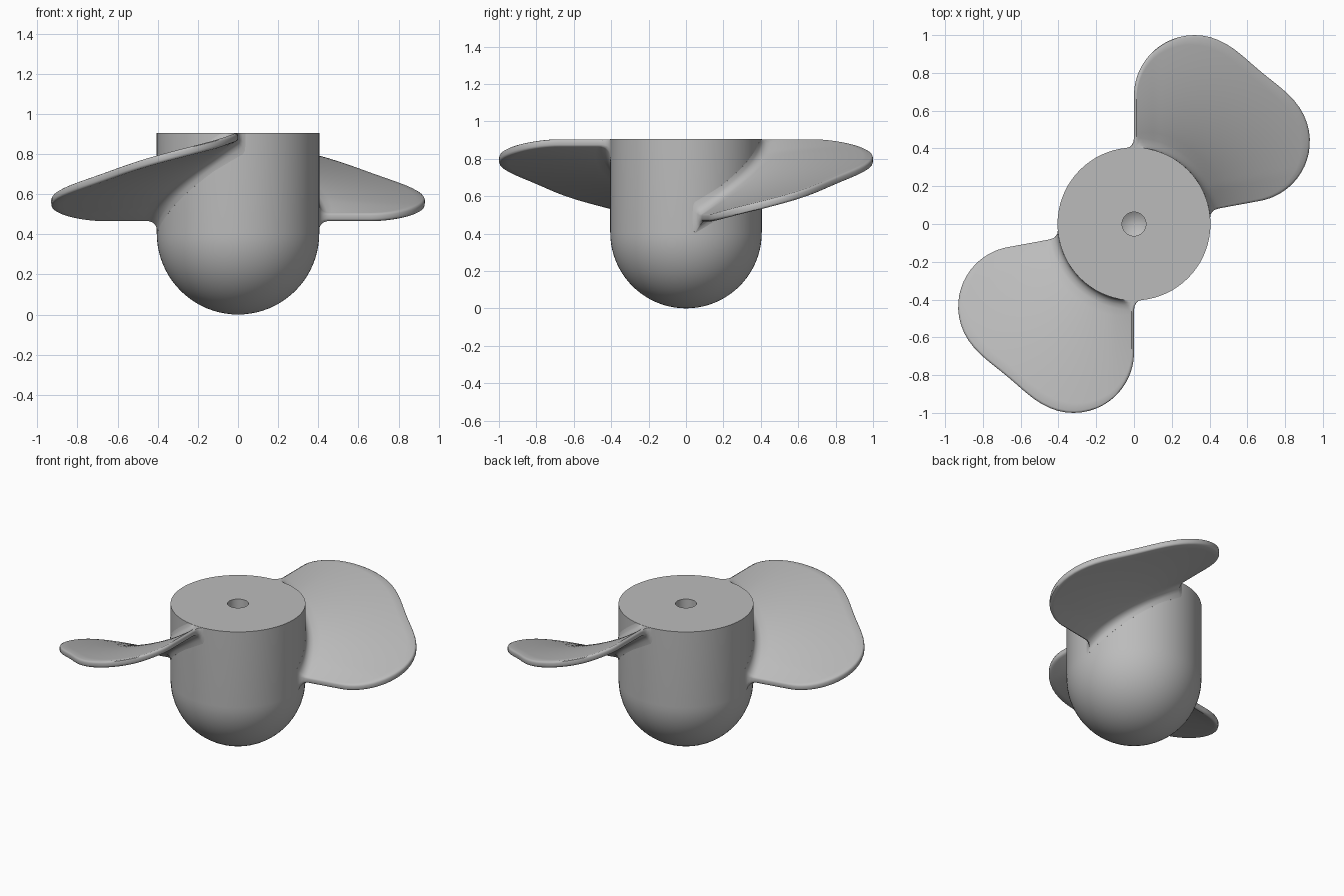
import bpy, bmesh
from math import sin, cos, pi, sqrt, radians, asin

old = bpy.data.objects.get("Cube")
if old:
    bpy.data.objects.remove(old)

HUB_R, HUB_TOP = 0.405, 0.905
START, END = radians(10.4), radians(90)      # angular span of a blade
Z_START, Z_END = 0.486, 0.883                # helical rise of a blade
TIP_R, CORNER_R = 1.0715, 0.32
HALF, ROUND, FILLET = 0.021, 0.012, 0.05

gray = bpy.data.materials.new("plain gray")
gray.use_nodes = True
gray.diffuse_color = (0.5, 0.5, 0.5, 1)
gray.node_tree.nodes["Principled BSDF"].inputs["Base Color"].default_value = (0.5, 0.5, 0.5, 1)


def finish(bm, name, angle):
    bmesh.ops.recalc_face_normals(bm, faces=bm.faces)
    mesh = bpy.data.meshes.new(name)
    bm.to_mesh(mesh)
    bm.free()
    mesh.materials.append(gray)
    obj = bpy.data.objects.new(name, mesh)
    bpy.context.collection.objects.link(obj)
    bpy.ops.object.select_all(action="DESELECT")
    obj.select_set(True)
    bpy.context.view_layer.objects.active = obj
    bpy.ops.object.shade_smooth_by_angle(angle=radians(angle))
    return obj


# Hub: round nose, straight barrel and a drilled shaft hole with a conical end
def make_hub():
    nose = [(HUB_R * sin(a), HUB_R * (1 - cos(a)))
            for a in (pi / 2 * i / 20 for i in range(21))]
    profile = nose + [(HUB_R, HUB_TOP), (0.063, HUB_TOP), (0.063, 0.5), (0, 0.46)]
    bm = bmesh.new()
    verts = [bm.verts.new((r, 0, z)) for r, z in profile]
    edges = [bm.edges.new(pair) for pair in zip(verts, verts[1:])]
    bmesh.ops.spin(bm, geom=verts + edges, cent=(0, 0, 0), axis=(0, 0, 1),
                   angle=2 * pi, steps=72)
    bmesh.ops.remove_doubles(bm, verts=bm.verts, dist=0.0001)
    finish(bm, "hub", 35)


# Blade outline: an annular sector whose two outer corners are rounded
def outer_radius(d, span):
    d = min(d, span - d)
    centre = TIP_R - CORNER_R
    offset = asin(CORNER_R / centre)
    if d < offset:
        a = offset - d
        return centre * cos(a) + sqrt(max(0, CORNER_R ** 2 - (centre * sin(a)) ** 2))
    return TIP_R - 0.022 * sin(pi * (d - offset) / (span - 2 * offset)) ** 2


# Extra thickness where the blade blends into the hub
def flare(r):
    u = min(max(r - HUB_R, 0), FILLET)
    return FILLET - sqrt(FILLET ** 2 - (FILLET - u) ** 2)


def blade_point(d, t, side, inset):
    span = END - START
    tip = outer_radius(d, span) - inset
    root = [HUB_R - 0.02, HUB_R, HUB_R + 0.004, HUB_R + 0.012,
            HUB_R + 0.028, HUB_R + FILLET]
    if t < len(root):
        r = root[t]
    else:
        r = root[-1] + (tip - root[-1]) * (t - len(root) + 1) / 14
    grow = flare(r)
    # Slide the straight edges sideways, fading out toward the middle
    near_start = max(0, 1 - r * d / 0.12)
    near_end = max(0, 1 - r * (span - d) / 0.12)
    angle = START + d + (near_end - near_start) * (0.75 * grow - inset) / r
    z = Z_START + (Z_END - Z_START) * d / span
    z += side * (HALF + 1.25 * grow)
    return r * cos(angle), r * sin(angle), min(z, HUB_TOP - 0.001)


# Blade: upper and lower helical skins joined by a rounded rim
def make_blade(name, turn):
    columns, rows = 48, 20
    bm = bmesh.new()

    def layer(side, inset):
        grid = []
        for i in range(columns + 1):
            d = (END - START) * (1 - cos(pi * i / columns)) / 2
            grid.append([bm.verts.new([turn * p if k < 2 else p for k, p in
                         enumerate(blade_point(d, j, side, inset))])
                         for j in range(rows)])
        return grid

    def rim(grid):
        return (grid[0] + [c[-1] for c in grid[1:-1]] + grid[-1][::-1]
                + [c[0] for c in grid[-2:0:-1]])

    layers = [layer(-1, ROUND), layer(-0.8, 0.003), layer(-0.4, 0),
              layer(0.4, 0), layer(0.8, 0.003), layer(1, ROUND)]
    for grid in (layers[0], layers[-1]):
        for a, b in zip(grid, grid[1:]):
            for j in range(rows - 1):
                bm.faces.new((a[j], b[j], b[j + 1], a[j + 1]))
    for low, high in zip(layers, layers[1:]):
        a, b = rim(low), rim(high)
        for i in range(len(a)):
            n = (i + 1) % len(a)
            bm.faces.new((a[i], a[n], b[n], b[i]))
    loose = [v for v in bm.verts if not v.link_faces]
    bmesh.ops.delete(bm, geom=loose, context="VERTS")
    finish(bm, name, 50)


make_hub()
make_blade("back_blade", 1)
make_blade("front_blade", -1)
